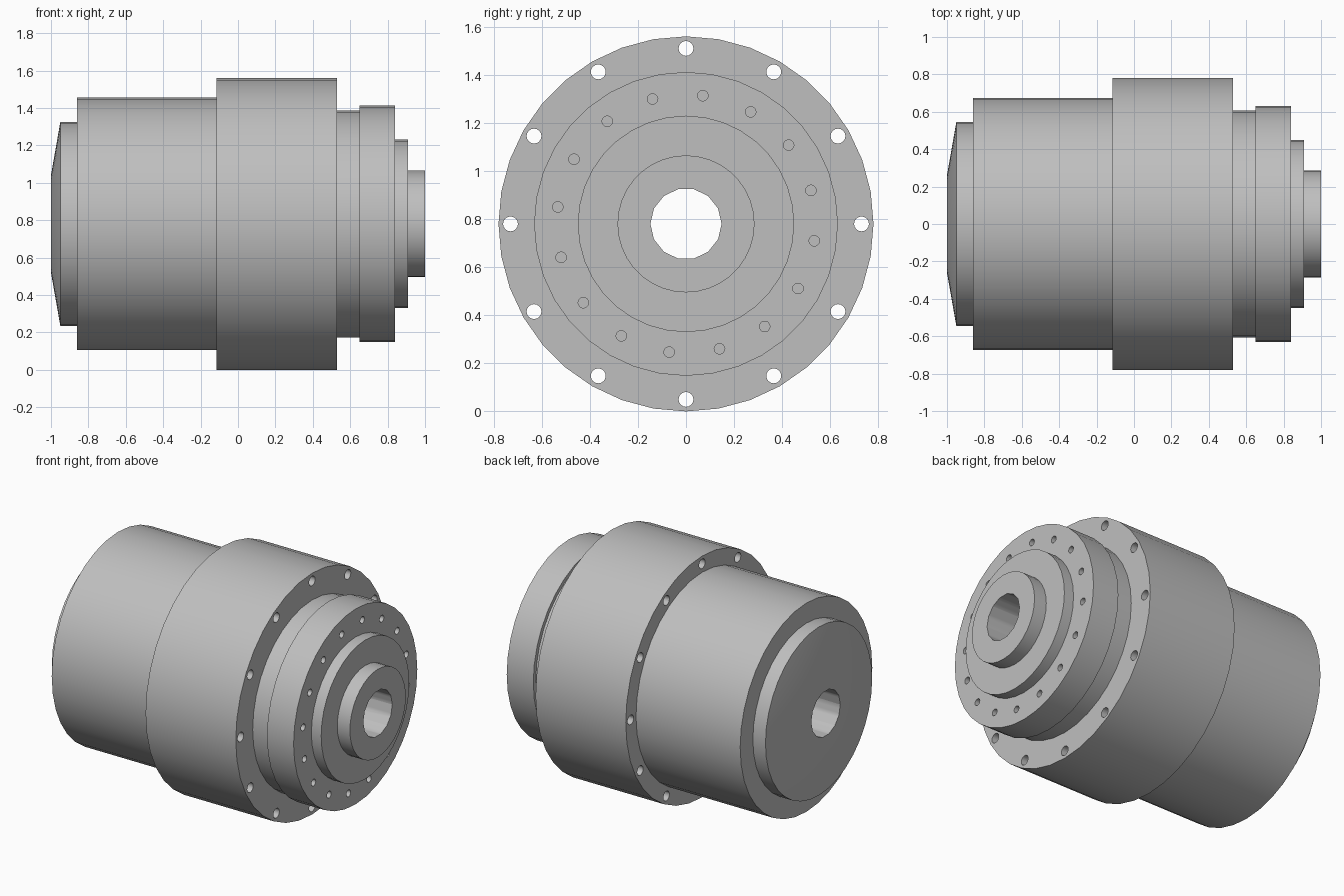
import bpy, bmesh, math
from mathutils import Matrix, Vector

cube = bpy.data.objects.get("Cube")
if cube:
    bpy.data.objects.remove(cube, do_unlink=True)

AXIS_Z = 0.78   # height of the turning axis, which runs along x
SIDES = 36

steel = bpy.data.materials.new("light_grey_metal")
steel.use_nodes = True
grey = (0.52, 0.52, 0.52, 1)
steel.diffuse_color = grey
steel.node_tree.nodes["Principled BSDF"].inputs["Base Color"].default_value = grey


def make_object(name, bm):
    mesh = bpy.data.meshes.new(name)
    bmesh.ops.recalc_face_normals(bm, faces=bm.faces)
    bm.to_mesh(mesh)
    bm.free()
    obj = bpy.data.objects.new(name, mesh)
    obj.location.z = AXIS_Z
    bpy.context.collection.objects.link(obj)
    mesh.materials.append(steel)
    return obj


def lathe(name, profile):
    """Turn an (x, radius) profile around the x axis."""
    bm = bmesh.new()
    pts = [bm.verts.new((x, 0, r)) for x, r in profile]
    edges = [bm.edges.new(pair) for pair in zip(pts, pts[1:])]
    bmesh.ops.spin(bm, geom=pts + edges, cent=(0, 0, 0), axis=(1, 0, 0),
                   angle=math.tau, steps=SIDES)
    bmesh.ops.remove_doubles(bm, verts=bm.verts, dist=0.0005)
    return make_object(name, bm)


def add_drill(bm, x0, x1, radius, sides, offset=0, angle=0):
    """Add a cylinder along x, at a polar offset from the axis."""
    centre = Vector(((x0 + x1) / 2, offset * math.cos(angle), offset * math.sin(angle)))
    bmesh.ops.create_cone(bm, cap_ends=True, segments=sides, radius1=radius,
                          radius2=radius, depth=x1 - x0,
                          matrix=Matrix.Translation(centre) @ Matrix.Rotation(math.pi / 2, 4, 'Y'))


def cut_and_shade(obj, bm):
    cutter = make_object(obj.name + "_cutter", bm)
    cutter.hide_render = True
    bpy.ops.object.select_all(action='DESELECT')
    bpy.context.view_layer.objects.active = obj
    obj.select_set(True)
    mod = obj.modifiers.new("holes", 'BOOLEAN')
    mod.operation = 'DIFFERENCE'
    mod.solver = 'EXACT'
    mod.object = cutter
    bpy.ops.object.modifier_apply(modifier=mod.name)
    bpy.data.objects.remove(cutter, do_unlink=True)
    bpy.ops.object.shade_smooth_by_angle(angle=math.radians(32))


# Housing: shallow conical end cap, main barrel and wide mounting flange
housing = lathe("housing", [
    (-1, 0), (-1, 0.26), (-0.95, 0.545), (-0.86, 0.545), (-0.86, 0.675),
    (-0.115, 0.675), (-0.115, 0.78), (0.53, 0.78), (0.53, 0)])
drills = bmesh.new()
add_drill(drills, -1.2, 1.2, 0.148, 14)
for i in range(12):
    add_drill(drills, -0.2, 0.6, 0.031, 16, 0.73, math.tau * i / 12)
cut_and_shade(housing, drills)

# Output hub: neck, bolt disc and two stepped bosses
hub = lathe("output_hub", [
    (0.53, 0), (0.53, 0.607), (0.65, 0.607), (0.65, 0.632), (0.84, 0.632),
    (0.84, 0.45), (0.91, 0.45), (0.91, 0.285), (1, 0.285), (1, 0)])
drills = bmesh.new()
add_drill(drills, -1.2, 1.2, 0.148, 14)
for i in range(16):
    add_drill(drills, 0.72, 0.87, 0.022, 14, 0.538,
              math.radians(15) + math.tau * i / 16)
cut_and_shade(hub, drills)
